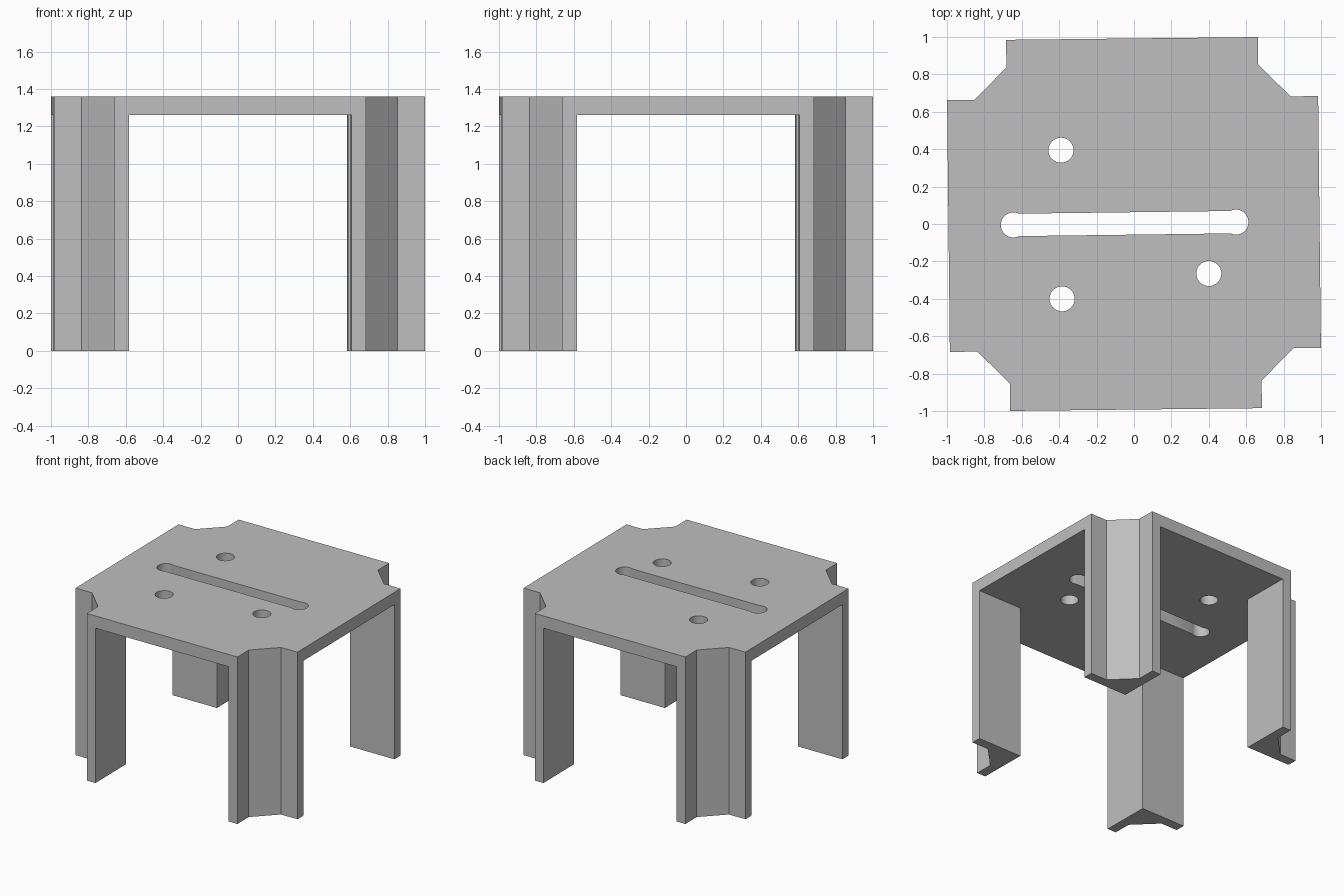
import bpy, bmesh, math
from mathutils import Matrix

TURN = Matrix.Rotation(0.011, 3, 'Z')   # whole piece sits slightly turned
HEIGHT, UNDERSIDE = 1.36, 1.26

cube = bpy.data.objects.get("Cube")
if cube:
    bpy.data.objects.remove(cube, do_unlink=True)

grey = bpy.data.materials.new("plain grey")
grey.use_nodes = True
colour = (0.52, 0.52, 0.52, 1)
grey.diffuse_color = colour
for node in grey.node_tree.nodes:
    if node.type == 'BSDF_PRINCIPLED':
        node.inputs["Base Color"].default_value = colour


def prism(name, outline, bottom, top):
    """Extrude a counter-clockwise outline from bottom to top."""
    bm = bmesh.new()
    face = bm.faces.new([bm.verts.new((x, y, bottom)) for x, y in outline])
    up = bmesh.ops.extrude_face_region(bm, geom=[face])["geom"]
    bmesh.ops.translate(bm, vec=(0, 0, top - bottom),
                        verts=[v for v in up if isinstance(v, bmesh.types.BMVert)])
    bmesh.ops.recalc_face_normals(bm, faces=bm.faces)
    bmesh.ops.rotate(bm, matrix=TURN, verts=bm.verts)
    mesh = bpy.data.meshes.new(name)
    bm.to_mesh(mesh)
    bm.free()
    mesh.materials.append(grey)
    obj = bpy.data.objects.new(name, mesh)
    bpy.context.collection.objects.link(obj)
    return obj


def four_corners(points):
    """Repeat one corner's points around the four corners."""
    outline = []
    for _ in range(4):
        outline += points
        points = [(-y, x) for x, y in points]
    return outline


def arc(cx, cy, radius, start, end, steps):
    angles = [start + (end - start) * i / steps for i in range(steps + 1)]
    return [(cx + radius * math.cos(a), cy + radius * math.sin(a)) for a in angles]


# Notched square block, carved into a top plate and four corner legs
stand = prism("notched_stand", four_corners(
    [(0.992, 0.673), (0.845, 0.673), (0.673, 0.845), (0.673, 0.992)]), 0, HEIGHT)

# Cross-shaped opening below the plate
cutters = [prism("leg_opening_cutter", four_corners(
    [(1.2, 0.595), (0.595, 0.595), (0.595, 1.2)]), -0.2, UNDERSIDE)]

# Three round holes
for x, y in [(-0.386, 0.399), (-0.389, -0.396), (0.397, -0.269)]:
    cutters.append(prism("hole_cutter", arc(x, y, 0.067, 0, math.tau, 32)[:-1], 1.1, 1.5))

# Long slot with slightly wider round ends
neck = math.asin(0.06 / 0.067)
right_end = arc(0.545, 0.004, 0.067, neck - math.pi, math.pi - neck, 24)
left_end = arc(-0.645, 0.002, 0.067, neck, math.tau - neck, 24)
cutters.append(prism("slot_cutter", right_end + left_end, 1.1, 1.5))

for cutter in cutters:
    cutter.hide_render = True
    mod = stand.modifiers.new(cutter.name, 'BOOLEAN')
    mod.operation = 'DIFFERENCE'
    mod.solver = 'EXACT'
    mod.object = cutter

# Bake the cuts and drop the cutters
bpy.context.view_layer.update()
baked = bpy.data.meshes.new_from_object(
    stand.evaluated_get(bpy.context.evaluated_depsgraph_get()))
stand.modifiers.clear()
stand.data = baked
for cutter in cutters:
    bpy.data.objects.remove(cutter, do_unlink=True)

# Smooth hole walls, sharp edges elsewhere
bpy.ops.object.select_all(action='DESELECT')
stand.select_set(True)
bpy.context.view_layer.objects.active = stand
bpy.ops.object.shade_smooth_by_angle(angle=math.radians(30))
